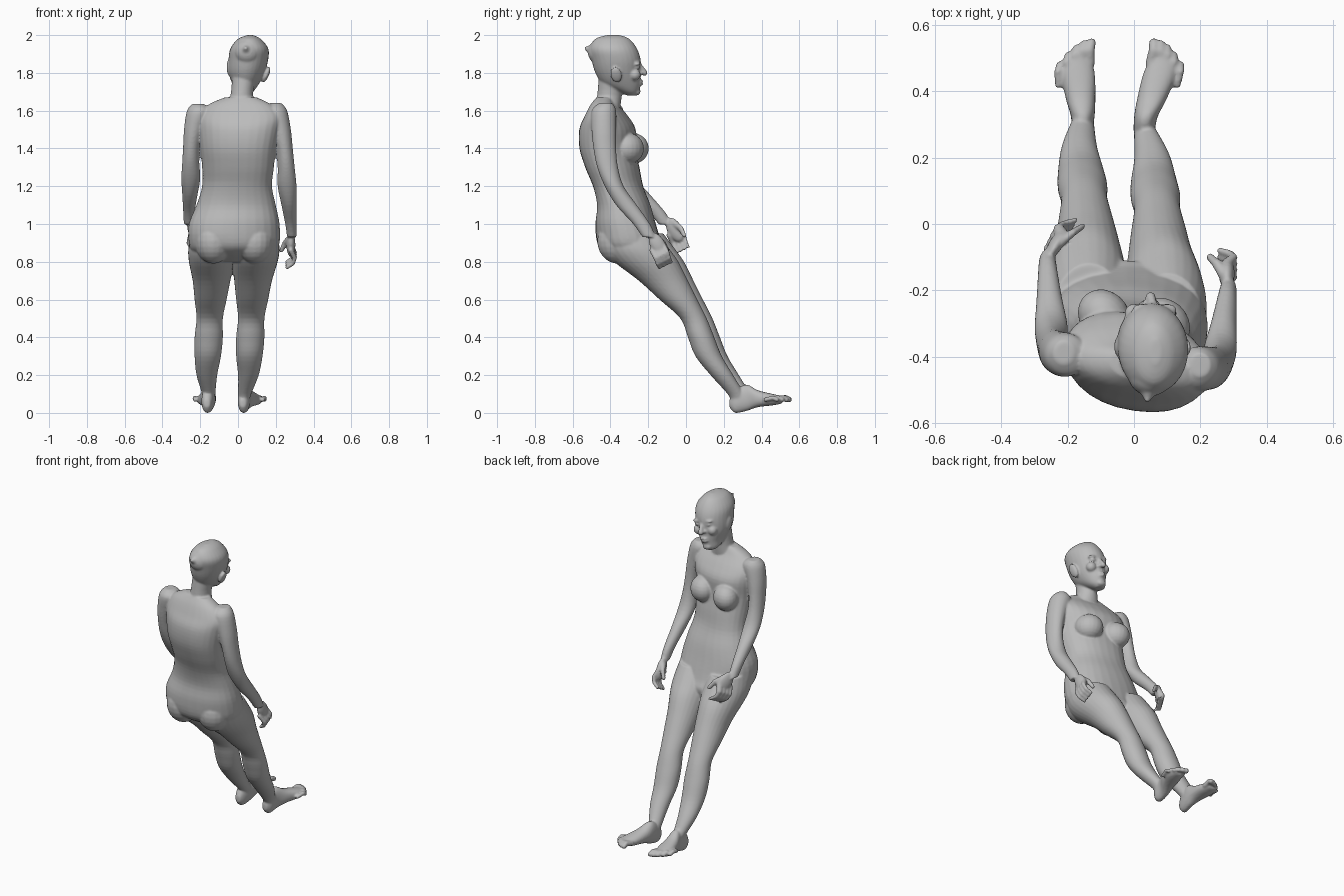
import bpy, bmesh, math
from mathutils import Vector, Matrix

cube = bpy.data.objects.get("Cube")
if cube:
    bpy.data.objects.remove(cube)

skin = bpy.data.materials.new("grey skin")
skin.use_nodes = True
grey = (.5, .5, .5, 1)
skin.diffuse_color = grey
skin.node_tree.nodes["Principled BSDF"].inputs["Base Color"].default_value = grey

bm = bmesh.new()
SIDES, STEPS = 28, 4


def same(point):
    return point


def rounded(value, power):
    return math.copysign(abs(value) ** power, value)


def between(before, start, end, after, t):
    """Smooth step from the start ring to the end ring."""
    ring = []
    for p, q, r, s in zip(before, start, end, after):
        leave, arrive = (r - p) / 2, (s - q) / 2
        bend = 3 * (r - q) - 2 * leave - arrive
        twirl = 2 * (q - r) + leave + arrive
        ring.append(q + leave * t + bend * t * t + twirl * t * t * t)
    return ring


def loft(rings, warp=same, along_y=False, power=1):
    """Rounded skin through rings of (level, low u, high u, low v, high v)."""
    padded = [rings[0]] + rings + [rings[-1]]
    fine = []
    for four in zip(padded, padded[1:], padded[2:], padded[3:]):
        fine += [between(*four, step / STEPS) for step in range(STEPS)]
    fine.append(rings[-1])
    loops = []
    for level, low_u, high_u, low_v, high_v in fine:
        loop = []
        for k in range(SIDES):
            angle = math.tau * k / SIDES
            across = rounded(math.cos(angle), power)
            along = rounded(math.sin(angle), power)
            u = (low_u + high_u + (high_u - low_u) * across) / 2
            v = (low_v + high_v + (high_v - low_v) * along) / 2
            place = (u, level, v) if along_y else (u, v, level)
            loop.append(bm.verts.new(warp(Vector(place))))
        loops.append(loop)
    for low, high in zip(loops, loops[1:]):
        for k in range(SIDES):
            bm.faces.new((low[k - 1], low[k], high[k], high[k - 1]))
    bm.faces.new(loops[0])
    bm.faces.new(loops[-1])


def blob(center, size, warp=same, roll=0, pitch=0):
    """Ellipsoid with half sizes, tipped about y and x."""
    turn = Matrix.Rotation(roll, 3, "Y") @ Matrix.Rotation(pitch, 3, "X")
    made = bmesh.ops.create_uvsphere(bm, u_segments=20, v_segments=12, radius=1)
    for vert in made["verts"]:
        vert.co = warp(turn @ (vert.co * Vector(size)) + Vector(center))


def digit(points, thick, thin, warp=same):
    """Finger or toe: tapered links with round joints."""
    points = [Vector(point) for point in points]
    taper = (thin - thick) / (len(points) - 1)
    radii = [thick + taper * i for i in range(len(points))]
    for point, radius in zip(points, radii):
        blob(point, (radius, radius, radius), warp)
    for start, end, wide, narrow in zip(points, points[1:], radii, radii[1:]):
        link = end - start
        turn = link.to_track_quat("Z", "Y").to_matrix().to_4x4()
        made = bmesh.ops.create_cone(bm, cap_ends=True, segments=14,
                                     radius1=wide, radius2=narrow, depth=link.length,
                                     matrix=Matrix.Translation((start + end) / 2) @ turn)
        for vert in made["verts"]:
            vert.co = warp(vert.co)


# Pose of the right limbs, taken from the left ones
def right_leg(p):
    return Vector((-p.x + .01 - .1 * (1.4 - p.z), p.y + .03, p.z))


def right_foot(p):
    return Vector((-p.x - .19 + .22 * p.y, p.y, p.z))


def right_arm(p):
    drop = 1.6 - p.z
    return Vector((-p.x - .01 + .05 * drop, p.y + .04 + .07 * drop, p.z + .1 * drop))


def right_hand(p):
    return Vector((-p.x + .12 + .5 * p.y, p.y + .09, p.z + .08))


def shoulder_turn(p):
    amount = max(0, min(.14, .5 * (p.z - .95)))
    return p - Vector((0, amount * p.x, 0))


# Torso, with the shoulders turned a little
loft([(.8, -.17, .13, -.34, -.12), (.85, -.24, .19, -.43, -.11),
      (.9, -.26, .22, -.47, -.13), (1, -.26, .22, -.48, -.16),
      (1.1, -.22, .2, -.47, -.19), (1.2, -.19, .18, -.49, -.23),
      (1.3, -.19, .19, -.53, -.25), (1.4, -.2, .2, -.56, -.27),
      (1.5, -.21, .22, -.56, -.27), (1.57, -.21, .23, -.53, -.31),
      (1.63, -.16, .18, -.5, -.36), (1.67, -.07, .1, -.47, -.38)],
     shoulder_turn, power=.9)
for side in (-1, 1):
    blob((.09 * side, -.29, 1.4), (.08, .08, .08), shoulder_turn)
    blob((.11 * side - .02, -.36, .91), (.1, .11, .12))

# Neck, skull and the pointed back of the head
loft([(1.6, -.07, .11, -.48, -.35), (1.68, -.04, .08, -.47, -.34),
      (1.8, -.03, .1, -.46, -.33)])
loft([(1.68, 0, .05, -.31, -.26), (1.7, -.02, .08, -.36, -.25),
      (1.74, -.03, .11, -.44, -.24), (1.8, -.05, .14, -.48, -.24),
      (1.87, -.05, .16, -.5, -.24), (1.93, -.04, .16, -.51, -.26),
      (1.98, 0, .12, -.48, -.3), (2, .05, .08, -.42, -.35)])
digit([(.05, -.45, 1.91), (.04, -.53, 1.93)], .07, .01)


# Face, placed around the middle of the tilted head
def face(p):
    return Matrix.Rotation(.2, 3, "Y") @ p + Vector((.05, -.25, 1.8))


nose = [(0, 0, .05), (0, .02, .02), (0, .03, 0)]
digit(nose, .01, .016, face)
for lip in (-.045, -.06):
    blob((0, .007, lip), (.025, .016, .008), face)
blob((0, -.01, -.1), (.03, .02, .02), face)
for side in (-1, 1):
    nostril, eye, cheek, ear = .017 * side, .04 * side, .05 * side, .1 * side
    blob((nostril, .01, 0), (.01, .01, .01), face)
    blob((eye, -.01, .06), (.03, .02, .01), face)
    blob((eye, -.01, .04), (.02, .02, .01), face)
    blob((cheek, -.02, 0), (.03, .03, .03), face)
    blob((ear, -.12, .01), (.014, .03, .045), face, roll=.2 * side, pitch=.2)

# Legs, feet and toes
for leg, foot in ((same, same), (right_leg, right_foot)):
    loft([(.95, -.01, .21, -.44, -.15), (.87, -.03, .22, -.43, -.09),
          (.8, -.03, .21, -.38, -.04), (.7, -.02, .18, -.25, .01),
          (.6, -.01, .16, -.14, .06), (.5, 0, .14, -.03, .11),
          (.4, -.01, .14, .01, .15), (.3, -.01, .13, .05, .19),
          (.2, 0, .11, .13, .25), (.1, 0, .07, .22, .31),
          (.06, 0, .06, .24, .33)], leg)
    loft([(.23, .01, .04, .03, .07), (.26, 0, .06, 0, .12), (.32, 0, .07, .01, .15),
          (.38, .01, .1, .03, .12), (.46, .03, .13, .04, .1), (.51, .06, .12, .05, .09)],
         foot, along_y=True, power=.9)
    for i in range(5):
        x, y, radius = .06 + .02 * i, .545 - .004 * i * i, .016 - .001 * i
        digit([(x - .01, y - .06, .07), (x, y - .02, .08), (x, y, .07)],
              radius, radius, foot)

# Arms, palms and curled fingers
for arm, hand in ((same, same), (right_arm, right_hand)):
    loft([(1.64, .17, .23, -.46, -.39), (1.6, .13, .26, -.5, -.37),
          (1.5, .17, .28, -.5, -.37), (1.4, .2, .29, -.49, -.37),
          (1.3, .21, .3, -.47, -.36), (1.2, .21, .31, -.43, -.33),
          (1.1, .23, .31, -.37, -.26), (1, .25, .31, -.28, -.19),
          (.93, .26, .31, -.23, -.16)], arm)
    blob((.28, -.15, .89), (.024, .04, .07), hand, pitch=.5)
    for i in range(4):
        y, z = -.11 - .02 * i, .86 - .01 * i
        digit([(.28, y - .01, z + .03), (.3, y + .01, z - .01),
               (.29, y + .02, z - .04), (.26, y + .03, z - .06)], .014, .01, hand)
    digit([(.27, -.15, .92), (.25, -.12, .9), (.23, -.1, .86)], .018, .012, hand)

# One blended skin over all the parts
bmesh.ops.recalc_face_normals(bm, faces=bm.faces)
mesh = bpy.data.meshes.new("body")
bm.to_mesh(mesh)
bm.free()
mesh.materials.append(skin)
body = bpy.data.objects.new("body", mesh)
bpy.context.collection.objects.link(body)
blend = body.modifiers.new("blend", "REMESH")
blend.mode = "VOXEL"
blend.voxel_size = .006
blend.use_smooth_shade = True
soften = body.modifiers.new("soften", "SMOOTH")
soften.factor = .5
soften.iterations = 5
